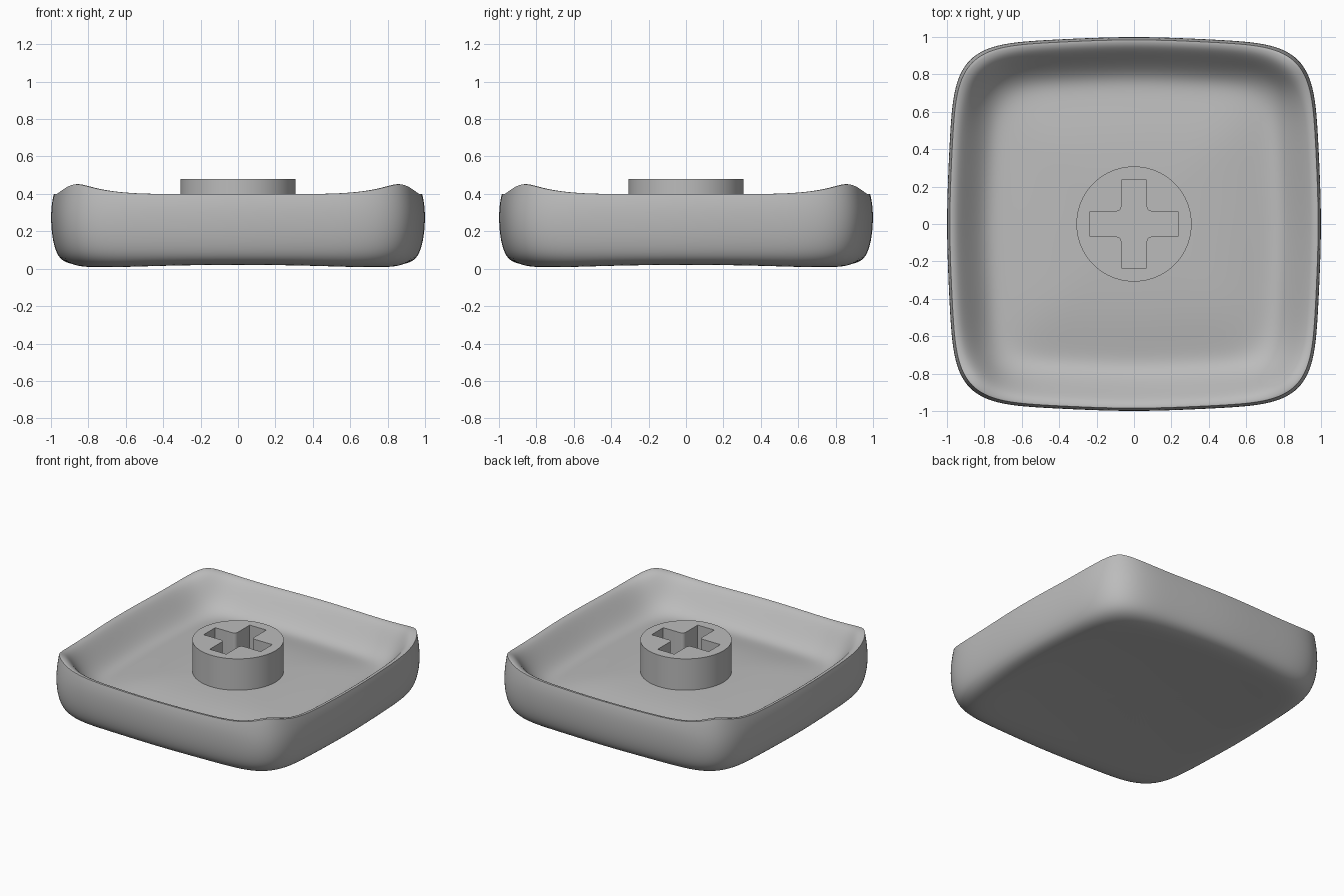
import bpy, bmesh
from math import sin, cos, pi

old = bpy.data.objects.get("Cube")
if old:
    bpy.data.objects.remove(old, do_unlink=True)

grey = bpy.data.materials.new("plain grey")
grey.use_nodes = True
grey.diffuse_color = (0.5, 0.5, 0.5, 1)
grey.node_tree.nodes["Principled BSDF"].inputs["Base Color"].default_value = (0.5, 0.5, 0.5, 1)


def make_object(name, bm):
    bmesh.ops.recalc_face_normals(bm, faces=bm.faces)
    mesh = bpy.data.meshes.new(name)
    bm.to_mesh(mesh)
    bm.free()
    mesh.materials.append(grey)
    obj = bpy.data.objects.new(name, mesh)
    bpy.context.collection.objects.link(obj)
    return obj


def activate(obj):
    bpy.ops.object.select_all(action='DESELECT')
    obj.select_set(True)
    bpy.context.view_layer.objects.active = obj


def outline(a):
    """Rounded square with gently bowed sides."""
    c, s = cos(a), sin(a)
    r = (abs(c) ** 7 + abs(s) ** 7) ** (-1 / 7) * (1 - 0.025 * sin(2 * a) ** 2)
    return r * c, r * s


# Shell: rings of (scale, height, kind) from the dished base, over the rim, to the floor
RINGS = [(0.15, 0, "base"), (0.4, 0, "base"), (0.65, 0, "base"), (0.82, 0, "base"),
         (0.9, 0.012, "base"), (0.955, 0.05, "side"), (0.985, 0.12, "side"),
         (1.0, 0.22, "side"), (1.0, 0.33, "side"), (0.985, 0.4, "rim"),
         (0.955, 0.395, "rim"), (0.92, 0.36, "rim"), (0.86, 0.285, "side"),
         (0.8, 0.225, "side"), (0.74, 0.205, "side"), (0.66, 0.213, "side"),
         (0.5, 0.237, "side"), (0.3, 0.247, "side"), (0.12, 0.25, "side")]
SIDES = 72
bm = bmesh.new()
loops = []
for scale, height, kind in RINGS:
    loop = []
    for i in range(SIDES):
        ox, oy = outline(2 * pi * i / SIDES)
        x, y, z = ox * scale, oy * scale, height
        if kind == "base":
            z += max(0, 0.042 - 0.036 * (x * x + y * y))
        elif kind == "rim":
            z += 0.065 * (min(abs(ox), abs(oy)) / 0.885) ** 6
        loop.append(bm.verts.new((x, y, z)))
    loops.append(loop)
for low, high in zip(loops, loops[1:]):
    for i in range(SIDES):
        j = (i + 1) % SIDES
        bm.faces.new((low[i], low[j], high[j], high[i]))
bm.faces.new(loops[0])
bm.faces.new(loops[-1])
# Keep the outer lip of the rim crisp
crease = bm.edges.layers.float.new("crease_edge")
rim = set(loops[9])
for e in bm.edges:
    if e.verts[0] in rim and e.verts[1] in rim:
        e[crease] = 0.8
shell = make_object("shell", bm)
sub = shell.modifiers.new("Smooth surface", 'SUBSURF')
sub.levels = sub.render_levels = 2
activate(shell)
bpy.ops.object.modifier_apply(modifier=sub.name)
bpy.ops.object.shade_smooth_by_angle(angle=0.7)

# Stem: round post
BOTTOM, TOP = 0.2, 0.48
bm = bmesh.new()
bmesh.ops.create_cone(bm, cap_ends=True, segments=96, radius1=0.308, radius2=0.308, depth=TOP - BOTTOM)
bmesh.ops.translate(bm, verts=bm.verts, vec=(0, 0, (TOP + BOTTOM) / 2))
stem = make_object("stem", bm)

# Cross-shaped socket with rounded inner corners
ARM, HALF, FLOOR = 0.235, 0.068, 0.25
bm = bmesh.new()
corners = []
for k in range(4):
    c, s = round(cos(k * pi / 2)), round(sin(k * pi / 2))
    for x, y in ((ARM, -HALF), (ARM, HALF), (HALF, HALF)):
        corners.append(bm.verts.new((x * c - y * s, x * s + y * c, FLOOR)))
face = bm.faces.new(corners)
new = bmesh.ops.extrude_face_region(bm, geom=[face])["geom"]
bmesh.ops.translate(bm, verts=[v for v in new if isinstance(v, bmesh.types.BMVert)], vec=(0, 0, 0.4))
inner = [e for e in bm.edges
         if abs(e.verts[0].co.z - e.verts[1].co.z) > 0.1
         and max(abs(e.verts[0].co.x), abs(e.verts[0].co.y)) < HALF + 0.01]
bmesh.ops.bevel(bm, geom=inner, offset=0.025, segments=4, profile=0.5, affect='EDGES')
cutter = make_object("socket_cutter", bm)
cutter.hide_render = True

cut = stem.modifiers.new("Socket", 'BOOLEAN')
cut.operation = 'DIFFERENCE'
cut.solver = 'EXACT'
cut.object = cutter
activate(stem)
bpy.ops.object.modifier_apply(modifier=cut.name)
bpy.data.objects.remove(cutter, do_unlink=True)
bpy.ops.object.shade_smooth_by_angle(angle=0.5)
